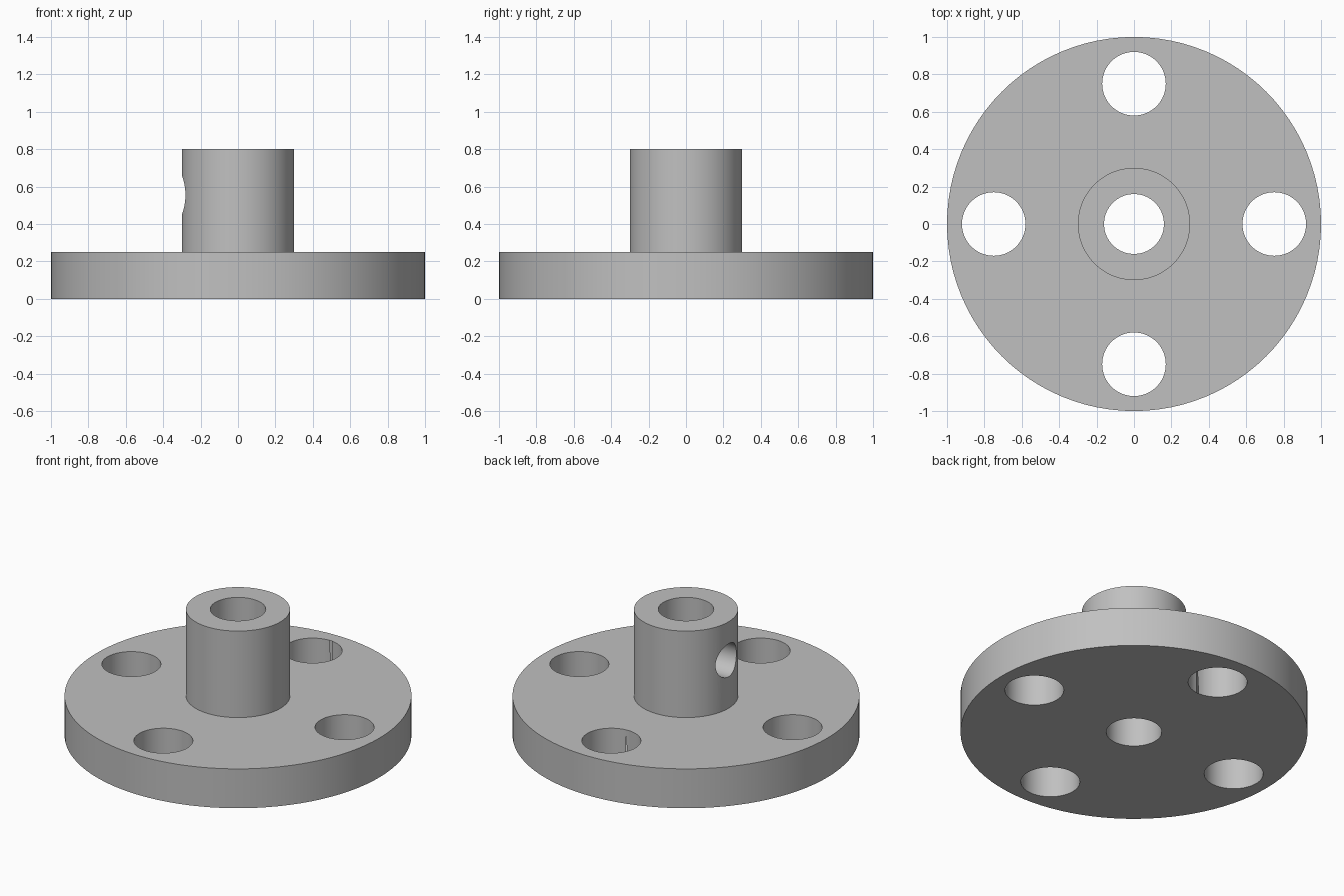
import bpy, bmesh, math

if "Cube" in bpy.data.objects:
    bpy.data.objects.remove(bpy.data.objects["Cube"])

SEG = 96

steel = bpy.data.materials.new("plain grey")
steel.diffuse_color = (0.53, 0.53, 0.53, 1)
steel.use_nodes = True
steel.node_tree.nodes["Principled BSDF"].inputs["Base Color"].default_value = steel.diffuse_color

# Flange disc with hub and through bore, turned from one closed profile
profile = [(0.16, 0), (1, 0), (1, 0.25), (0.3, 0.25), (0.3, 0.8), (0.16, 0.8)]
bm = bmesh.new()
rings = []
for i in range(SEG):
    a = 2 * math.pi * i / SEG
    rings.append([bm.verts.new((r * math.cos(a), r * math.sin(a), z)) for r, z in profile])
for i in range(SEG):
    p, q = rings[i], rings[(i + 1) % SEG]
    for j in range(len(profile)):
        k = (j + 1) % len(profile)
        bm.faces.new((p[j], q[j], q[k], p[k]))
bmesh.ops.recalc_face_normals(bm, faces=bm.faces[:])
mesh = bpy.data.meshes.new("hub_flange")
bm.to_mesh(mesh)
bm.free()
mesh.materials.append(steel)
flange = bpy.data.objects.new("hub_flange", mesh)
bpy.context.collection.objects.link(flange)


def drill(name, radius, depth, location, rotation=(0, 0, 0)):
    """Cut a round hole through the flange and discard the cutter."""
    bpy.ops.mesh.primitive_cylinder_add(vertices=64, radius=radius, depth=depth,
                                        location=location, rotation=rotation)
    cutter = bpy.context.object
    cutter.name = name
    cutter.hide_render = True
    cutter.data.materials.append(steel)
    mod = flange.modifiers.new(name, 'BOOLEAN')
    mod.operation = 'DIFFERENCE'
    mod.solver = 'EXACT'
    mod.object = cutter
    bpy.ops.object.select_all(action='DESELECT')
    flange.select_set(True)
    bpy.context.view_layer.objects.active = flange
    bpy.ops.object.modifier_apply(modifier=mod.name)
    bpy.data.objects.remove(cutter)


# Four bolt holes
for i in range(4):
    a = i * math.pi / 2
    drill("bolt_hole", 0.17, 0.6, (0.75 * math.cos(a), 0.75 * math.sin(a), 0.125))

# Set screw hole through the left wall of the hub
drill("set_screw_hole", 0.105, 0.5, (-0.25, 0, 0.555), (0, math.pi / 2, 0))

# Smooth round walls, sharp rims
bpy.ops.object.shade_smooth_by_angle(angle=math.radians(30))
